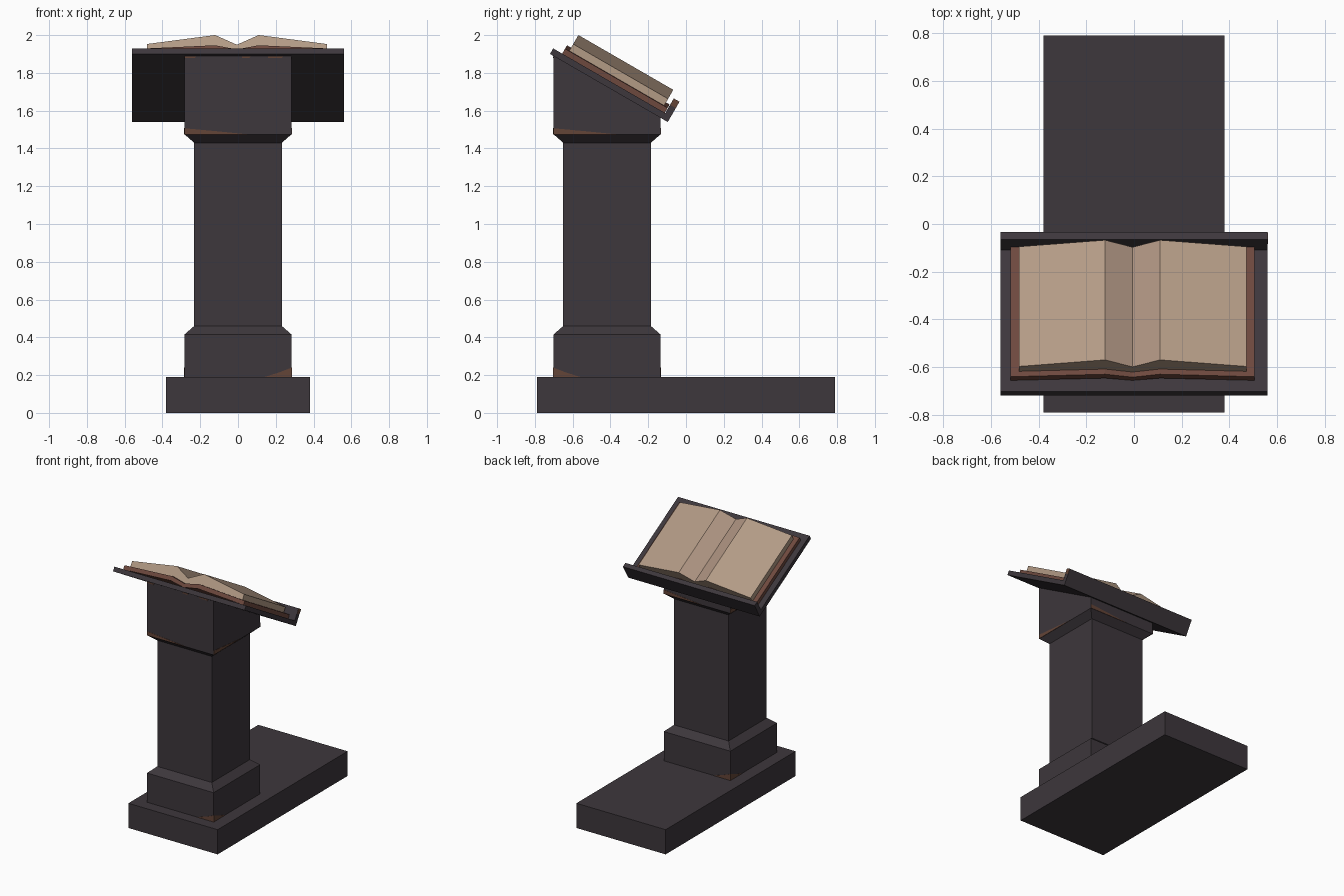
import bpy, bmesh, math
from mathutils import Matrix, Vector

if "Cube" in bpy.data.objects:
    bpy.data.objects.remove(bpy.data.objects["Cube"])


def material(name, rgb):
    m = bpy.data.materials.new(name)
    m.diffuse_color = (*rgb, 1.0)
    m.use_nodes = True
    m.node_tree.nodes["Principled BSDF"].inputs["Base Color"].default_value = m.diffuse_color
    return m


DARK = material("dark_stained_wood", (0.047, 0.038, 0.045))
WORN = material("worn_brown_edge", (0.125, 0.058, 0.038))
COVER = material("red_brown_leather", (0.155, 0.066, 0.048))
PAGE = material("aged_paper", (0.45, 0.325, 0.235))
GUTTER = material("gutter_paper", (0.42, 0.295, 0.22))

# Sloped desk frame: local x, y down the slope, z away from the board
SLOPE = Matrix.Translation((0, -0.72, 1.90)) @ Matrix.Rotation(math.radians(-30), 4, 'X')


def finish(name, bm, *mats):
    bmesh.ops.recalc_face_normals(bm, faces=bm.faces[:])
    me = bpy.data.meshes.new(name)
    bm.to_mesh(me)
    bm.free()
    ob = bpy.data.objects.new(name, me)
    for m in mats:
        me.materials.append(m)
    bpy.context.collection.objects.link(ob)
    return ob


def box(name, lo, hi, mat, matrix=Matrix()):
    bm = bmesh.new()
    lo, hi = Vector(lo), Vector(hi)
    bmesh.ops.create_cube(bm, size=1.0)
    for v in bm.verts:
        v.co = matrix @ Vector([(lo[i] + hi[i]) / 2 + v.co[i] * (hi[i] - lo[i]) for i in range(3)])
    return finish(name, bm, mat)


def prism(name, outline, a, b, matrix, *mats, rule=None):
    """Extrude an (x, z) outline from y = a to y = b."""
    bm = bmesh.new()
    f = bm.faces.new([bm.verts.new((x, a, z)) for x, z in outline])
    r = bmesh.ops.extrude_face_region(bm, geom=[f])
    bmesh.ops.translate(bm, vec=(0, b - a, 0),
                        verts=[g for g in r["geom"] if isinstance(g, bmesh.types.BMVert)])
    bmesh.ops.recalc_face_normals(bm, faces=bm.faces[:])
    if rule:
        for f in bm.faces:
            f.material_index = rule(f)
    bm.transform(matrix)
    return finish(name, bm, *mats)


# Long floor base
box("floor_base", (-0.38, -0.79, 0), (0.38, 0.79, 0.19), DARK)

# Pedestal: plinth, column and head as stacked square rings, top cut to the slope
CY, WIDE, NARROW = -0.418, 0.2835, 0.232
bm = bmesh.new()
rings = []
for half, z in ((WIDE, 0.19), (WIDE, 0.415), (NARROW, 0.46), (NARROW, 1.43), (WIDE, 1.475), (WIDE, None)):
    ring = []
    for sx, sy in ((-1, -1), (1, -1), (1, 1), (-1, 1)):
        y = CY + sy * half
        top = 1.902 - (y + 0.72) * math.tan(math.radians(30))
        ring.append(bm.verts.new((sx * half, y, top if z is None else z)))
    rings.append(ring)
for lo, hi in zip(rings, rings[1:]):
    for i in range(4):
        j = (i + 1) % 4
        bm.faces.new((lo[i], lo[j], hi[j], hi[i]))
bm.faces.new(rings[0])
bm.faces.new(rings[-1])
finish("pedestal", bm, DARK)

# Worn patches: thin plates repeated around the pedestal
for k in range(4):
    turn = Matrix.Translation((0, CY, 0)) @ Matrix.Rotation(k * math.pi / 2, 4, 'Z')
    prism("neck_wear", [(-0.284, 1.475), (0.05, 1.475), (-0.1, 1.49), (-0.284, 1.507)],
          -WIDE - 0.002, -WIDE + 0.001, turn, WORN)
    s = 1 if k % 2 == 0 else -1
    prism("plinth_wear", [(s * 0.284, 0.19), (s * 0.284, 0.24), (s * 0.22, 0.215), (s * 0.14, 0.19)],
          -WIDE - 0.002, -WIDE + 0.001, turn, WORN)
for x0, x1 in ((-0.284, -0.22), (0.02, 0.07), (0.16, 0.24)):
    prism("head_wear", [(x0, 1.888), (x1, 1.888), (x1 - 0.01, 1.878), (x0, 1.880)],
          CY - WIDE - 0.002, CY - WIDE + 0.001, Matrix(), WORN)

# Sloped board and its lower lip
box("desk_board", (-0.56, 0, 0), (0.56, 0.70, 0.034), DARK, SLOPE)
box("desk_lip", (-0.56, 0.685, 0), (0.56, 0.72, 0.124), DARK, SLOPE)
box("lip_wear", (0.558, 0.686, 0.085), (0.562, 0.719, 0.123), WORN, SLOPE)

# Open book: cover and page block share a folded profile
MID = -0.006


def folded(half, bottom, top):
    xs = (-half, -0.115, 0, 0.115, half)
    up = [(MID + x, z) for x, z in zip(xs, top)]
    down = [(MID + x, z) for x, z in zip(xs, bottom)]
    return down + up[::-1]


prism("book_cover", folded(0.512, (0.033, 0.052, 0.033, 0.052, 0.033), (0.064, 0.085, 0.06, 0.085, 0.064)),
      0.055, 0.682, SLOPE, COVER)
prism("book_pages", folded(0.477, (0.062, 0.083, 0.058, 0.083, 0.062), (0.107, 0.162, 0.103, 0.162, 0.107)),
      0.08, 0.66, SLOPE, PAGE, GUTTER,
      rule=lambda f: int(f.normal.z > 0.5 and abs(f.calc_center_median().x - MID) < 0.1))
